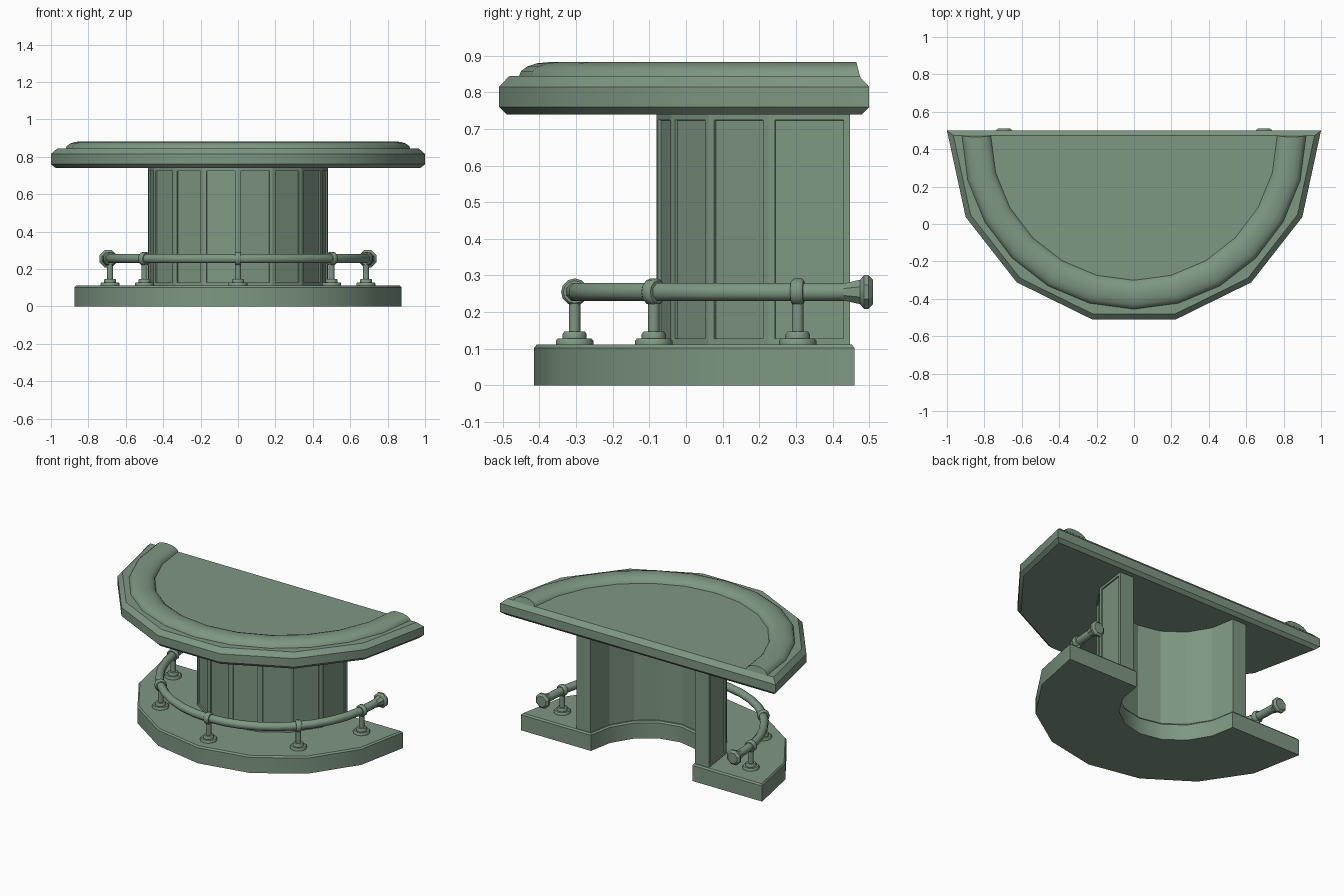
import bpy, bmesh
from math import sin, cos, pi, radians
from mathutils import Vector, Matrix

if "Cube" in bpy.data.objects:
    bpy.data.objects.remove(bpy.data.objects["Cube"])

green = bpy.data.materials.new("muted_green")
green.diffuse_color = (.21, .31, .228, 1)
green.use_nodes = True
green.node_tree.nodes["Principled BSDF"].inputs["Base Color"].default_value = green.diffuse_color


def finish(bm, name, angle=30):
    bmesh.ops.recalc_face_normals(bm, faces=bm.faces)
    me = bpy.data.meshes.new(name)
    bm.to_mesh(me)
    bm.free()
    me.materials.append(green)
    ob = bpy.data.objects.new(name, me)
    bpy.context.collection.objects.link(ob)
    bpy.ops.object.select_all(action='DESELECT')
    ob.select_set(True)
    bpy.context.view_layer.objects.active = ob
    bpy.ops.object.shade_smooth_by_angle(angle=radians(angle))
    return ob


def half_round(rx, ry, cy, n):
    """Half ellipse bulging to -y, running from -x to +x."""
    a = [-pi / 2 + pi * i / n for i in range(n + 1)]
    return [Vector((rx * sin(t), cy - ry * cos(t))) for t in a]


def mirrored(points, middle=()):
    """Outline from -x to +x given its +x half."""
    half = [Vector(p) for p in points]
    return [Vector((-p.x, p.y)) for p in half[::-1]] + [Vector(p) for p in middle] + half


def inset(pts, d):
    """Mitred inward offset of a counter-clockwise outline."""
    out = []
    for i, p in enumerate(pts):
        a = (p - pts[i - 1]).normalized()
        b = (pts[(i + 1) % len(pts)] - p).normalized()
        na, nb = Vector((-a.y, a.x)), Vector((-b.y, b.x))
        out.append(p + (na + nb) * (d / (1 + na.dot(nb))))
    return out


def skin(bm, rings):
    """Join closed rings into a capped tube; returns the side faces."""
    vs = [[bm.verts.new(p) for p in r] for r in rings]
    n = len(vs[0])
    faces = []
    for a, b in zip(vs, vs[1:]):
        for i in range(n):
            j = (i + 1) % n
            faces.append(bm.faces.new((a[i], a[j], b[j], b[i])))
    bm.faces.new(vs[0][::-1])
    bm.faces.new(vs[-1])
    return faces


def slab(bm, outline, levels):
    """Stack of (inset, z) outlines."""
    return skin(bm, [[(p.x, p.y, z) for p in inset(outline, d)] for d, z in levels])


def lathe(bm, profile, mat, sides=12):
    """Turn (radius, height) pairs about local z."""
    skin(bm, [[mat @ Vector((r * cos(2 * pi * i / sides), r * sin(2 * pi * i / sides), h))
               for i in range(sides)] for r, h in profile])


# Table top with bevelled rim
bm = bmesh.new()
top = mirrored([(.224, -.51), (.627, -.312), (.9, .037), (1, .5)])
slab(bm, top, [(.02, .74), (0, .76), (0, .815), (.028, .845)])
finish(bm, "table_top")

# Padded arm rest along the curved edge
bm = bmesh.new()
rings = []
for i in range(13):
    t = -pi / 2 + pi * i / 12
    ring = []
    for k in range(9):
        u = pi * k / 8
        r, h = .843 + .078 * cos(u), .039 * sin(u)
        slant = h * .25 if i in (0, 12) else 0
        ring.append((r * sin(t), .475 - (r + .01) * cos(t) - slant, .843 + h))
    rings.append(ring)
skin(bm, rings)
finish(bm, "arm_rest", 40)

# Plinth: half-round with an open bay at the back
bm = bmesh.new()
outer = half_round(.875, .875, .46, 8)
bay = half_round(.368, .405, .46, 8)
slab(bm, outer + bay[::-1], [(0, 0), (0, .102), (.008, .112)])
finish(bm, "plinth")

# Pedestal: C-shaped wall with recessed panels outside
bm = bmesh.new()
wall = mirrored([(.185, -.04), (.34, .062), (.45, .225), (.48, .447)], [(0, -.08)])
hollow = half_round(.38, .41, .447, 8)
faces = slab(bm, wall + hollow[::-1], [(0, .11), (0, .742)])
bmesh.ops.recalc_face_normals(bm, faces=bm.faces)
bmesh.ops.inset_individual(bm, faces=faces[:8], thickness=.025)
bmesh.ops.inset_individual(bm, faces=faces[:8], thickness=.001, depth=-.008)
finish(bm, "pedestal", 15)

# Foot rail tube
CY, RX, RY, Z = .396, .69, .70, .255
bm = bmesh.new()
stations = [(-pi / 2, .06)] + [(-pi / 2 + pi * i / 20, 0) for i in range(21)] + [(pi / 2, .06)]
rings = []
for t, dy in stations:
    ring = []
    for k in range(8):
        u = 2 * pi * (k + .5) / 8
        e = .026 * cos(u)
        ring.append(((RX + e) * sin(t), CY + dy - (RY + e) * cos(t), Z + .026 * sin(u)))
    rings.append(ring)
skin(bm, rings)
finish(bm, "foot_rail", 50)

# Flared rail ends
for side, name in ((-1, "left"), (1, "right")):
    bm = bmesh.new()
    m = (Matrix.Translation((side * .694, .43, Z)) @ Matrix.Rotation(-pi / 2, 4, 'X')
         @ Matrix.Rotation(pi / 8, 4, 'Z'))
    lathe(bm, [(.025, 0), (.036, .045), (.05, .056), (.05, .068), (.036, .08)], m, 8)
    finish(bm, name + "_rail_end")

# Posts with stepped feet and a collar round the rail
for n, (x, y) in enumerate(((-.684, .305), (-.5, -.088), (0, -.304), (.5, -.088), (.684, .305))):
    bm = bmesh.new()
    lathe(bm, [(.051, .11), (.051, .122), (.046, .128), (.033, .128), (.033, .14), (.028, .147),
               (.016, .147), (.016, .235)], Matrix.Translation((x, y, 0)))
    radial = Vector((x, y - CY, 0)).normalized()
    tangent = Vector((-radial.y, radial.x, 0))
    m = Matrix.Translation((x, y, Z)) @ tangent.to_track_quat('Z', 'Y').to_matrix().to_4x4()
    lathe(bm, [(.026, -.017), (.031, -.017), (.037, -.010), (.037, .010), (.031, .017), (.026, .017)], m)
    finish(bm, f"rail_post_{n + 1}", 40)
